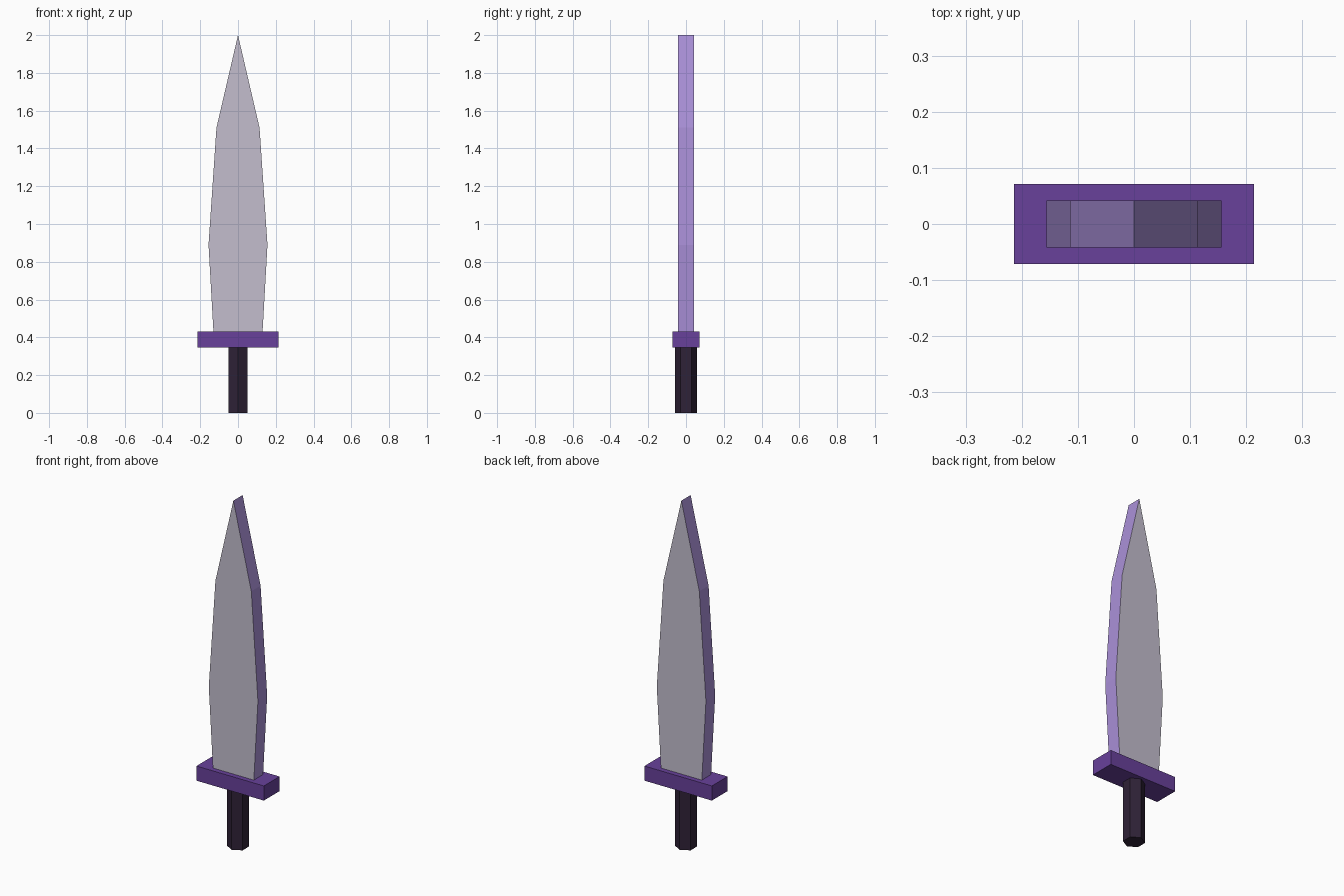
import bpy, bmesh, math
from mathutils import Matrix

if "Cube" in bpy.data.objects:
    bpy.data.objects.remove(bpy.data.objects["Cube"])


def material(name, r, g, b):
    """Flat colour given as 0-255 sRGB, stored linear."""
    lin = [((c / 255 + 0.055) / 1.055) ** 2.4 for c in (r, g, b)]
    m = bpy.data.materials.new(name)
    m.diffuse_color = (*lin, 1)
    m.use_nodes = True
    m.node_tree.nodes["Principled BSDF"].inputs["Base Color"].default_value = m.diffuse_color
    return m


def finish(name, bm, *mats):
    bmesh.ops.recalc_face_normals(bm, faces=bm.faces)
    mesh = bpy.data.meshes.new(name)
    bm.to_mesh(mesh)
    bm.free()
    for m in mats:
        mesh.materials.append(m)
    bpy.context.collection.objects.link(bpy.data.objects.new(name, mesh))


steel = material("pale grey steel", 196, 190, 206)
lilac = material("lilac edge", 170, 144, 216)
purple = material("purple guard", 104, 65, 155)
dark = material("dark plum grip", 47, 34, 55)

# Blade: mirrored leaf profile extruded through its thickness
half = [(0.13, 0.43), (0.156, 0.89), (0.114, 1.51)]
outline = half + [(0, 2.0)] + [(-x, z) for x, z in reversed(half)]
T = 0.042
bm = bmesh.new()
face = bm.faces.new([bm.verts.new((x, -T, z)) for x, z in outline])
ext = bmesh.ops.extrude_face_region(bm, geom=[face], use_keep_orig=True)
for v in ext["geom"]:
    if isinstance(v, bmesh.types.BMVert):
        v.co.y = T
bm.normal_update()
# Flat sides are steel, the rim is lilac
for f in bm.faces:
    f.material_index = 0 if abs(f.normal.y) > 0.5 else 1
finish("blade", bm, steel, lilac)

# Guard: flat crossbar
bm = bmesh.new()
bmesh.ops.create_cube(bm, size=1, matrix=Matrix.Translation((0, 0, 0.388))
                      @ Matrix.Diagonal((0.428, 0.142, 0.084, 1)))
finish("guard", bm, purple)

# Grip: hexagonal rod with corners facing front and back
bm = bmesh.new()
H = 0.346
rings = [[bm.verts.new((0.057 * math.sin(i * math.pi / 3),
                        0.057 * math.cos(i * math.pi / 3), z)) for i in range(6)]
         for z in (0, H)]
for ring in rings:
    bm.faces.new(ring)
for i in range(6):
    j = (i + 1) % 6
    bm.faces.new((rings[0][i], rings[0][j], rings[1][j], rings[1][i]))
finish("grip", bm, dark)
